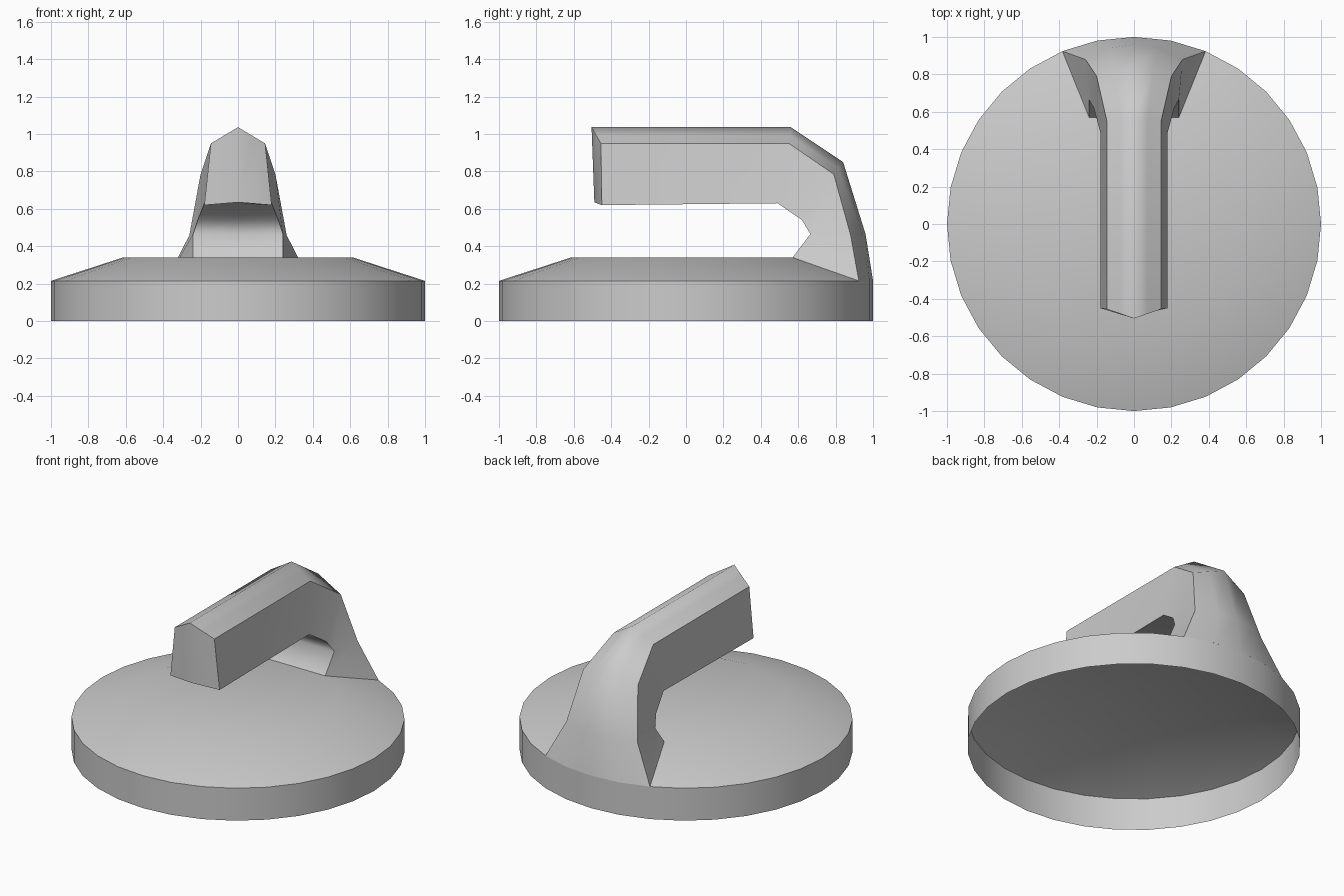
import bpy, bmesh, math

if "Cube" in bpy.data.objects:
    bpy.data.objects.remove(bpy.data.objects["Cube"])

SIDES = 32


def finish(name, bm):
    bmesh.ops.recalc_face_normals(bm, faces=bm.faces[:])
    for f in bm.faces:
        f.smooth = True
    mesh = bpy.data.meshes.new(name)
    bm.to_mesh(mesh)
    bm.free()
    obj = bpy.data.objects.new(name, mesh)
    bpy.context.collection.objects.link(obj)
    return obj


def bridge(bm, a, b):
    n = len(a)
    return [bm.faces.new((a[i], a[(i + 1) % n], b[(i + 1) % n], b[i])) for i in range(n)]


# Base: hollow lid, open underneath, with a bevelled top
bm = bmesh.new()
rings = []
for r, z in [(1.0, 0.0), (1.0, 0.215), (0.615, 0.34)]:
    rings.append([bm.verts.new((r * math.cos(i * math.tau / SIDES),
                                r * math.sin(i * math.tau / SIDES), z))
                  for i in range(SIDES)])
bridge(bm, rings[0], rings[1])
bridge(bm, rings[1], rings[2])
bm.faces.new(rings[2])
for i in range(SIDES):
    bm.edges.get((rings[1][i], rings[1][(i + 1) % SIDES])).smooth = False
base = finish("base", bm)
# Orient the open shell outwards
if base.data.polygons[-1].normal.z < 0:
    base.data.flip_normals()

# Handle stations: ridge, shoulder, inner corner (right half, mirrored below)
stations = [
    ((0, -0.505, 1.037), (0.145, -0.455, 0.95), (0.18, -0.45, 0.62)),
    ((0, 0.56, 1.037), (0.145, 0.55, 0.95), (0.18, 0.49, 0.63)),
    ((0, 0.84, 0.85), (0.20, 0.79, 0.785), (0.215, 0.62, 0.54)),
    ((0, 0.96, 0.465), (0.26, 0.88, 0.46), (0.24, 0.665, 0.465)),
    ((0, 1.0, 0.215), (0.383, 0.924, 0.215), (0.24, 0.57, 0.34)),
]
bm = bmesh.new()
rings = []
last = len(stations) - 1
for k, (ridge, shoulder, inner) in enumerate(stations):
    mid = tuple((p + q) / 2 for p, q in zip(ridge, shoulder))
    if k == last:
        mid = (0.195, 0.981, 0.215)   # follows the base rim
    elif k == last - 1:
        mid = (0.13, 0.94, 0.465)
    centre = (0, inner[1], inner[2])
    if k == 0:
        centre = (0, -0.49, 0.635)
    right = [mid, shoulder, inner]
    left = [(-x, y, z) for x, y, z in reversed(right)]
    rings.append([bm.verts.new(p) for p in [ridge] + right + [centre] + left])
for a, b in zip(rings, rings[1:]):
    bridge(bm, a, b)
    for i in (2, 3, 5, 6):
        bm.edges.get((a[i], b[i])).smooth = False

# Peaked front end of the handle
end = rings[0]
bm.faces.new(end[0:5])
bm.faces.new(end[4:8] + [end[0]])
for i in range(8):
    bm.edges.get((end[i], end[(i + 1) % 8])).smooth = False
finish("handle", bm)
